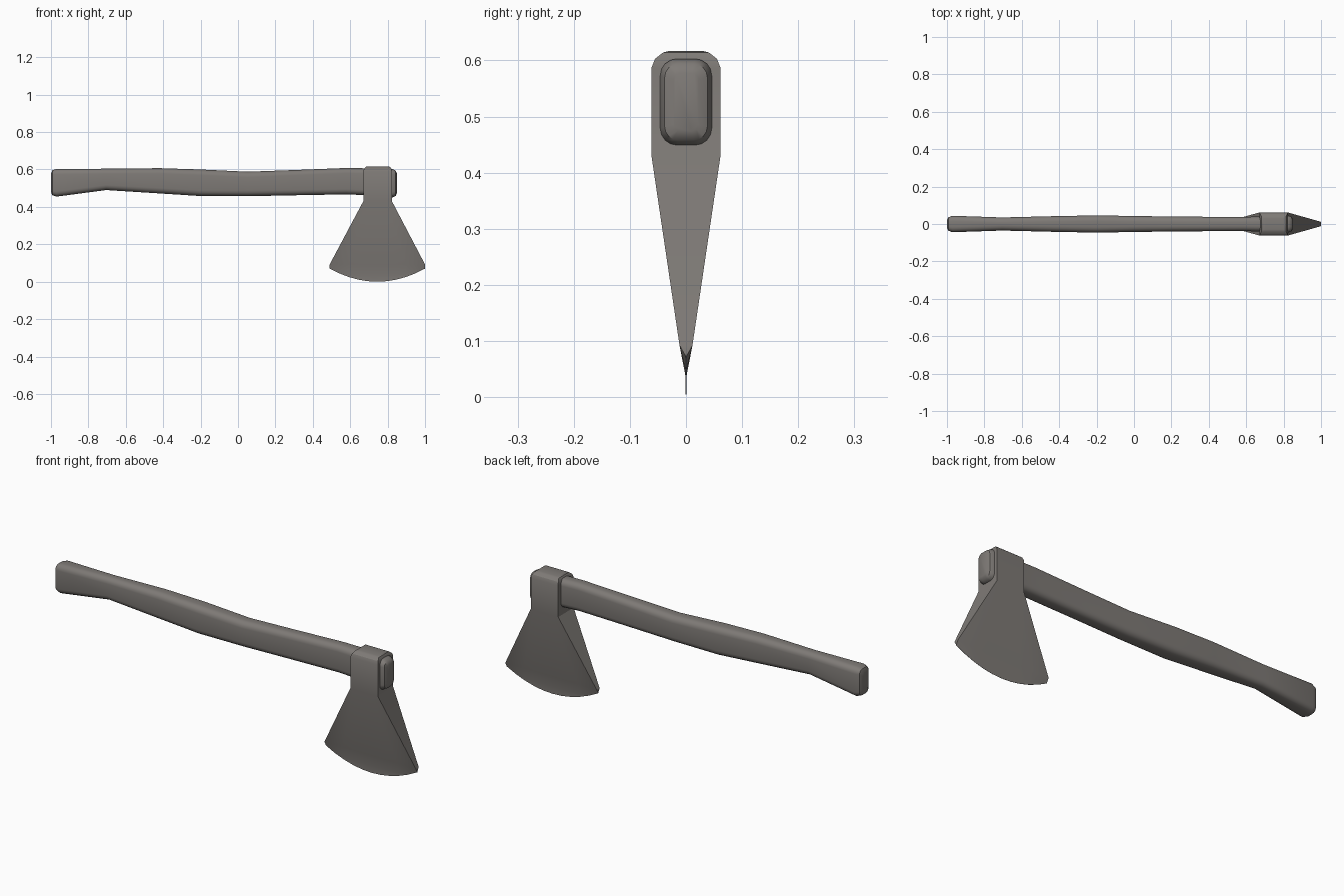
import bpy, bmesh, math

if "Cube" in bpy.data.objects:
    bpy.data.objects.remove(bpy.data.objects["Cube"])

# one flat colour for the whole axe
mat = bpy.data.materials.new("warm grey")
mat.diffuse_color = (0.21, 0.195, 0.182, 1)
mat.use_nodes = True
mat.node_tree.nodes["Principled BSDF"].inputs["Base Color"].default_value = mat.diffuse_color


def loft(name, rings, angle):
    """Skin a list of closed rings and cap both ends."""
    bm = bmesh.new()
    vs = [[bm.verts.new(p) for p in r] for r in rings]
    n = len(rings[0])
    for a, b in zip(vs, vs[1:]):
        for i in range(n):
            j = (i + 1) % n
            bm.faces.new((a[i], a[j], b[j], b[i]))
    bm.faces.new(vs[0][::-1])
    bm.faces.new(vs[-1])
    bmesh.ops.recalc_face_normals(bm, faces=bm.faces)
    me = bpy.data.meshes.new(name)
    bm.to_mesh(me)
    bm.free()
    me.materials.append(mat)
    ob = bpy.data.objects.new(name, me)
    bpy.context.collection.objects.link(ob)
    bpy.ops.object.select_all(action='DESELECT')
    ob.select_set(True)
    bpy.context.view_layer.objects.active = ob
    bpy.ops.object.shade_smooth_by_angle(angle=math.radians(angle))
    return ob


def round_rect(x, bottom, top, hy, r):
    """Rounded rectangle across the handle at position x."""
    pts, c, hz = [], (bottom + top) / 2, (top - bottom) / 2
    for k, (sy, sz) in enumerate(((1, 1), (-1, 1), (-1, -1), (1, -1))):
        for s in range(5):
            a = math.pi / 2 * (k + s / 4)
            pts.append((x, sy * (hy - r) + r * math.cos(a),
                        c + sz * (hz - r) + r * math.sin(a)))
    return pts


# handle: x, bottom, top, half width, corner radius
stations = [
    (-1.0, .480, .577, .022, .012), (-.993, .463, .595, .036, .022),
    (-.970, .455, .603, .044, .028), (-.705, .490, .604, .035, .027),
    (-.42, .472, .607, .042, .029), (-.20, .458, .600, .046, .030),
    (.05, .457, .588, .042, .030), (.30, .462, .597, .039, .028),
    (.58, .467, .608, .038, .028), (.70, .462, .606, .040, .028),
    (.80, .449, .603, .046, .030), (.825, .449, .603, .046, .030),
    (.843, .458, .594, .038, .024), (.85, .474, .578, .022, .012)]
loft("handle", [round_rect(*s) for s in stations], 40)

# axe head: rows from poll to cutting edge
COLS = 10
us = [-1 + 2 * i / COLS for i in range(COLS + 1)]


def head_ring(left, right, height, thick):
    front, back = [], []
    for u in us:
        x = (left + right) / 2 + u * (right - left) / 2
        z, t = height(u), thick
        front.append((x, -t, z))
        back.append((x, t, z))
    return front + back[::-1]


def flat(z):
    return lambda u: z


def arc(u):
    return .07 * u * u


rows = [(.692, .803, flat(.617), .030), (.682, .813, flat(.614), .041),
        (.674, .820, flat(.603), .055), (.67, .823, flat(.587), .0615),
        (.67, .823, flat(.43), .0615), (.49, 1.0, flat(.092), .0115),
        (.49, 1.0, lambda u: max(.037, arc(u) + .003), .0008),
        (.49, 1.0, arc, .0004)]
loft("axe_head", [head_ring(*r) for r in rows], 28)
